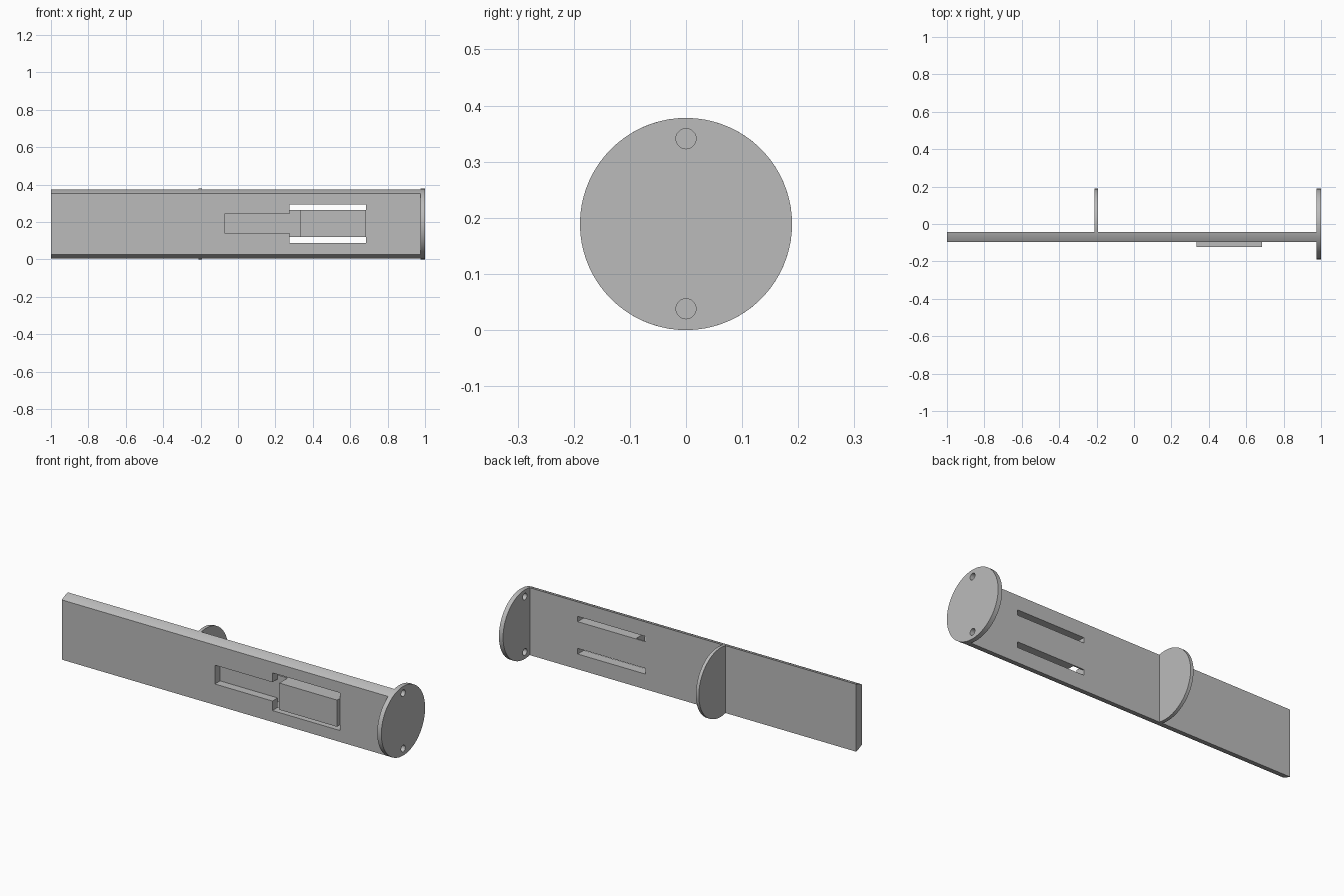
import bpy, bmesh, math

cube = bpy.data.objects.get("Cube")
if cube:
    bpy.data.objects.remove(cube, do_unlink=True)

R = 0.189                       # disc radius, also the height of the axis
FRONT, BACK, FLOOR = -0.095, -0.042, -0.05

grey = bpy.data.materials.new("plain grey")
grey.use_nodes = True
grey.diffuse_color = (0.5, 0.5, 0.5, 1)
grey.node_tree.nodes["Principled BSDF"].inputs["Base Color"].default_value = (0.5, 0.5, 0.5, 1)


def arc(start, end, steps):
    """Points (y, z) on the disc circle between two angles."""
    angles = [start + (end - start) * i / steps for i in range(steps + 1)]
    return [(R * math.cos(a), R + R * math.sin(a)) for a in angles]


def prism(name, profile, x0, x1):
    """Extrude a (y, z) profile along x."""
    bm = bmesh.new()
    face = bm.faces.new([bm.verts.new((x0, y, z)) for y, z in profile])
    out = bmesh.ops.extrude_face_region(bm, geom=[face])
    moved = [v for v in out["geom"] if isinstance(v, bmesh.types.BMVert)]
    bmesh.ops.translate(bm, verts=moved, vec=(x1 - x0, 0, 0))
    bmesh.ops.recalc_face_normals(bm, faces=bm.faces)
    mesh = bpy.data.meshes.new(name)
    bm.to_mesh(mesh)
    bm.free()
    mesh.materials.append(grey)
    obj = bpy.data.objects.new(name, mesh)
    bpy.context.collection.objects.link(obj)
    return obj


def box(name, x0, x1, y0, y1, z0, z1):
    return prism(name, [(y0, z0), (y1, z0), (y1, z1), (y0, z1)], x0, x1)


def cut(target, cutter):
    """Subtract the cutter, apply the result and drop the cutter."""
    cutter.hide_render = True
    mod = target.modifiers.new("cut", "BOOLEAN")
    mod.operation, mod.solver, mod.object = "DIFFERENCE", "EXACT", cutter
    bpy.context.view_layer.objects.active = target
    bpy.ops.object.modifier_apply(modifier=mod.name)
    bpy.data.objects.remove(cutter, do_unlink=True)


def smooth(obj):
    bpy.ops.object.select_all(action="DESELECT")
    obj.select_set(True)
    bpy.context.view_layer.objects.active = obj
    bpy.ops.object.shade_smooth_by_angle(angle=math.radians(30))


# Board: a slice of the round section with curved long edges
a_back, a_front = math.acos(BACK / R), math.acos(FRONT / R)
board = prism("board", arc(a_back, a_front, 5) + arc(-a_front, -a_back, 5), -1, 0.975)

# Pocket in the front: narrow channel, wide bay, two slots right through
cut(board, box("channel_cutter", -0.073, 0.3, -0.2, FLOOR, 0.14, 0.243))
cut(board, box("bay_cutter", 0.275, 0.685, -0.2, FLOOR, 0.119, 0.265))
for z0, z1 in ((0.088, 0.119), (0.265, 0.294)):
    cut(board, box("slot_cutter", 0.275, 0.685, -0.2, 0.1, z0, z1))
smooth(board)

# Raised block standing in the bay
box("raised_block", 0.335, 0.685, -0.122, FLOOR, 0.119, 0.265)

# End disc with two screw holes
end_disc = prism("end_disc", arc(0, math.tau, 72)[:-1], 0.975, 1)
for z in (0.038, 0.341):
    hole = [(y * 0.095, z + (h - R) * 0.095) for y, h in arc(0, math.tau, 24)[:-1]]
    cut(end_disc, prism("hole_cutter", hole, 0.9, 1.1))
smooth(end_disc)

# Middle rib: the part of the disc behind the board
smooth(prism("middle_rib", arc(-a_back, a_back, 44), -0.21, -0.192))
